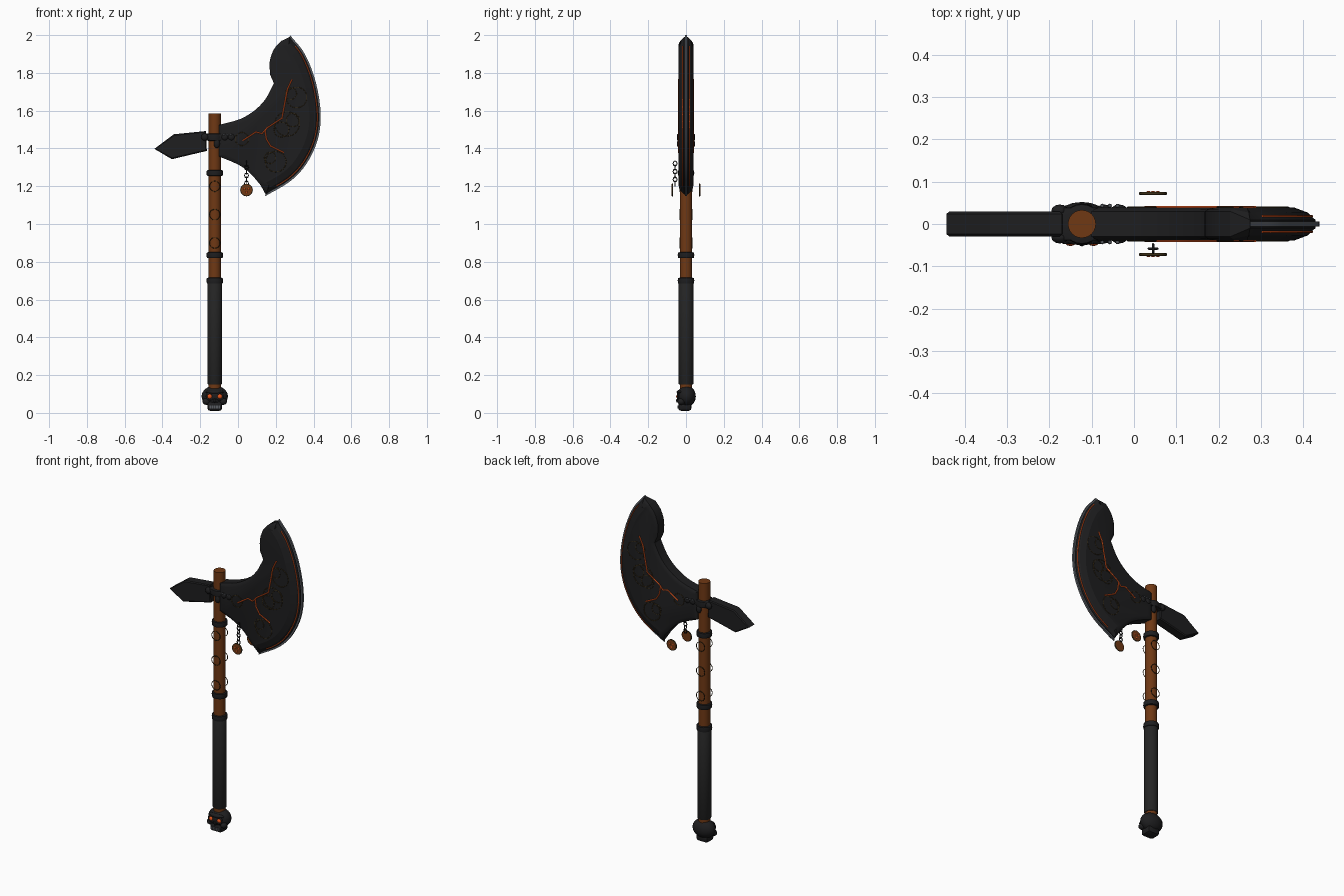
import bpy, bmesh, math
from mathutils import Vector, Matrix

cube = bpy.data.objects.get("Cube")
if cube:
    bpy.data.objects.remove(cube)


def material(name, rgb):
    m = bpy.data.materials.new(name)
    m.use_nodes = True
    m.diffuse_color = (*rgb, 1)
    m.node_tree.nodes["Principled BSDF"].inputs["Base Color"].default_value = (*rgb, 1)
    return m


IRON = material("black iron", (0.013, 0.013, 0.014))
LEATHER = material("grip leather", (0.018, 0.018, 0.018))
WOOD = material("brown wood", (0.16, 0.04, 0.007))
EMBER = material("ember orange", (0.75, 0.09, 0.012))
STEEL = material("edge steel", (0.1, 0.11, 0.125))
RUNE = material("dull bronze", (0.045, 0.028, 0.008))
SHAFT_X = -0.123


def finish(name, bm, mat, angle=35):
    bmesh.ops.recalc_face_normals(bm, faces=bm.faces)
    me = bpy.data.meshes.new(name)
    bm.to_mesh(me)
    bm.free()
    me.materials.append(mat)
    me.shade_smooth()
    me.set_sharp_from_angle(angle=math.radians(angle))
    ob = bpy.data.objects.new(name, me)
    bpy.context.collection.objects.link(ob)
    return ob


def ball(name, loc, size, mat, seg=16):
    bm = bmesh.new()
    bmesh.ops.create_uvsphere(bm, u_segments=seg, v_segments=seg // 2, radius=1,
                              matrix=Matrix.LocRotScale(Vector(loc), None, Vector(size)))
    return finish(name, bm, mat)


def box(name, loc, size, mat, bevel=0.0):
    bm = bmesh.new()
    bmesh.ops.create_cube(bm, size=1, matrix=Matrix.LocRotScale(Vector(loc), None, Vector(size)))
    if bevel:
        bmesh.ops.bevel(bm, geom=bm.edges[:], offset=bevel, segments=2, affect='EDGES', profile=0.5)
    return finish(name, bm, mat)


def lathe(name, profile, mat, x=SHAFT_X, seg=24):
    """Spin (radius, z) points round an upright axis."""
    bm = bmesh.new()
    rings = [[bm.verts.new((x + r * math.cos(k * math.tau / seg), r * math.sin(k * math.tau / seg), z))
              for k in range(seg)] for r, z in profile]
    for a, b in zip(rings, rings[1:]):
        for k in range(seg):
            bm.faces.new((a[k], a[k - 1], b[k - 1], b[k]))
    bm.faces.new(rings[0])
    bm.faces.new(rings[-1])
    return finish(name, bm, mat)


def tube(name, pts, r, mat, closed=False):
    cu = bpy.data.curves.new(name, 'CURVE')
    cu.dimensions = '3D'
    cu.bevel_depth = r
    cu.bevel_resolution = 1
    cu.use_fill_caps = True
    sp = cu.splines.new('POLY')
    sp.points.add(len(pts) - 1)
    for p, q in zip(sp.points, pts):
        p.co = (*q, 1)
    sp.use_cyclic_u = closed
    cu.materials.append(mat)
    ob = bpy.data.objects.new(name, cu)
    bpy.context.collection.objects.link(ob)
    return ob


def ring(name, loc, radius, r, mat, axis='Y', seg=20, stretch=1.0):
    pts = []
    for k in range(seg):
        c, s = (radius * f(k * math.tau / seg) for f in (math.cos, math.sin))
        off = (c, 0, s * stretch) if axis == 'Y' else (0, c, s * stretch)
        pts.append(Vector(loc) + Vector(off))
    return tube(name, pts, r, mat, True)


def smooth(pts, n=4):
    """Catmull-Rom through the points."""
    p = [Vector(q) for q in pts]
    p = [2 * p[0] - p[1]] + p + [2 * p[-1] - p[-2]]
    out = []
    for a, b, c, d in zip(p, p[1:], p[2:], p[3:]):
        for k in range(n):
            t = k / n
            out.append(0.5 * (2 * b + (c - a) * t + (2 * a - 5 * b + 4 * c - d) * t ** 2
                              + (3 * b - a - 3 * c + d) * t ** 3))
    return out + [p[-2]]


def plate(name, rings, mat):
    """Rings of (points, half thickness), from the rim inwards, on both sides."""
    bm = bmesh.new()
    n = len(rings[0][0])
    sides = [[[bm.verts.new((p.x, s * t, p.y)) for p, t in zip(*r)] for r in rings] for s in (-1, 1)]
    loops = sides[0][::-1] + sides[1]
    for a, b in zip(loops, loops[1:]):
        for k in range(n):
            bm.faces.new((a[k - 1], a[k], b[k], b[k - 1]))
    bm.faces.new(loops[0])
    bm.faces.new(loops[-1])
    return finish(name, bm, mat, 20)


def inset(pts, widths):
    out = []
    for k, p in enumerate(pts):
        e = (p - pts[k - 1]).normalized() + (pts[(k + 1) % len(pts)] - p).normalized()
        out.append(p + Vector((e.y, -e.x)).normalized() * widths[k])
    return out


# Shaft, grip and bands
lathe("shaft", [(0.033, 0.13), (0.033, 1.585)], WOOD)
lathe("grip", [(0.036, 0.15), (0.039, 0.155), (0.039, 0.69), (0.036, 0.695)], LEATHER)
for i, z in enumerate((0.7, 0.835, 1.27)):
    lathe(f"shaft_band_{i}", [(0.033, z - 0.016), (0.042, z - 0.014), (0.044, z), (0.042, z + 0.014),
                              (0.033, z + 0.016)], IRON)

# Blade body: outer cutting arc, then the inner hollow with its top lobe (clockwise)
arc = smooth([(0.275, 2.0), (0.354, 1.9), (0.412, 1.75), (0.438, 1.58), (0.42, 1.44),
              (0.36, 1.315), (0.275, 1.225), (0.143, 1.147)])
lower = smooth([(0.12, 1.205), (0.063, 1.27), (0, 1.315), (-0.1, 1.357)], 3)
upper = smooth([(-0.1, 1.525), (0.01, 1.555), (0.09, 1.603), (0.148, 1.665), (0.19, 1.745)], 3)
lobe = smooth([(0.17, 1.79), (0.168, 1.86), (0.19, 1.925), (0.227, 1.968)], 3)
outline = arc + lower + upper + lobe
n_arc = len(arc)
is_arc = [k < n_arc for k in range(len(outline))]
rim = inset(outline, [0.01 if a else 0 for a in is_arc])
step = inset(outline, [0.028 if a else 0.008 for a in is_arc])
face = inset(outline, [0.06 if a else 0.022 for a in is_arc])
plate("axe_blade", [(rim, [0.01 if a else 0.03 for a in is_arc]),
                    (step, [0.027 if a else 0.035 for a in is_arc]),
                    (face, [0.039] * len(outline))], IRON)
strip = arc + step[:n_arc][::-1]
plate("cutting_edge", [(strip, [0.006] * len(strip))], STEEL)

# Rear spike
spike = [Vector(p) for p in ((-0.443, 1.398), (-0.34, 1.475), (-0.17, 1.492), (-0.165, 1.387), (-0.35, 1.343))]
plate("rear_spike", [(spike, [0.024] * 5), (inset(spike, [0.007] * 5), [0.029] * 5)], IRON)

# Collar that ties spike, shaft and blade together
lathe("head_collar", [(0.034, 1.44), (0.046, 1.443), (0.048, 1.46), (0.046, 1.477), (0.034, 1.48)], IRON)
box("collar_strap", (-0.11, 0, 1.46), (0.15, 0.078, 0.034), IRON, 0.006)
for s in (-1, 1):
    side = "front" if s < 0 else "back"
    for i, x in enumerate((-0.175, -0.07, -0.035)):
        ball(f"{side}_collar_boss_{i}", (x, s * 0.032, 1.46), (0.02, 0.014, 0.02), IRON, 12)
    ball(f"{side}_collar_knob", (-0.112, s * 0.036, 1.425), (0.016, 0.012, 0.024), IRON, 12)
    for i in range(3):
        ball(f"{side}_stud_{i}", (-0.075 + i * 0.018, s * 0.043, 1.472), (0.005, 0.005, 0.005), STEEL, 8)

    # Glowing cracks in the blade
    y = s * 0.039
    cracks = [[(0.286, 1.765), (0.262, 1.715), (0.243, 1.615), (0.233, 1.56), (0.153, 1.508),
               (0.127, 1.478), (0.095, 1.487), (0.026, 1.442)],
              [(0.143, 1.497), (0.15, 1.45), (0.172, 1.413), (0.243, 1.378)]]
    for i, c in enumerate(cracks):
        tube(f"{side}_ember_crack_{i}", [(x, y, z) for x, z in c], 0.004, EMBER)
    mid = inset(outline, [0.018 if a else 0.01 for a in is_arc])[2:n_arc - 2]
    for i in range(0, len(mid) - 1, 2):
        tube(f"{side}_edge_glow_{i}", [(p.x, s * 0.0185, p.y) for p in mid[i:i + 3]], 0.003, EMBER)

    # Engraved circles on blade and shaft
    for i, (x, z, r) in enumerate(((0.31, 1.67, 0.055), (0.28, 1.69, 0.03), (0.26, 1.53, 0.065),
                                   (0.23, 1.5, 0.04), (0.29, 1.55, 0.035), (0.2, 1.33, 0.055),
                                   (0.17, 1.35, 0.03), (0.02, 1.45, 0.035))):
        ring(f"{side}_blade_circle_{i}", (x, y, z), r, 0.0018, RUNE, seg=24)
    for i, z in enumerate((0.9, 1.05, 1.2)):
        ring(f"{side}_shaft_circle_{i}", (SHAFT_X, s * 0.036, z), 0.028, 0.002, RUNE)

    # Hanging medallion
    bm = bmesh.new()
    bmesh.ops.create_cone(bm, cap_ends=True, segments=20, radius1=0.031, radius2=0.031, depth=0.007,
                          matrix=Matrix.Translation((0.045, s * 0.072, 1.18)) @ Matrix.Rotation(math.pi / 2, 4, 'X'))
    finish(f"{side}_medallion", bm, WOOD)
    ring(f"{side}_medallion_rim", (0.045, s * 0.072, 1.18), 0.03, 0.004, RUNE)
    for i, (dx, dz) in enumerate(((-0.011, 0.006), (0.011, 0.006), (0, -0.012))):
        ball(f"{side}_medallion_glow_{i}", (0.045 + dx, s * 0.075, 1.18 + dz), (0.006, 0.003, 0.005), EMBER, 8)

# Chain of alternating links, front side
for i in range(6):
    ring(f"chain_link_{i}", (0.045, -0.058, 1.32 - i * 0.021), 0.01, 0.003, IRON,
         'X' if i % 2 == 0 else 'Y', 12, 1.3)

# Skull pommel
ball("skull_cranium", (SHAFT_X, 0.002, 0.088), (0.07, 0.05, 0.056), IRON, 20)
box("skull_jaw", (SHAFT_X, -0.006, 0.036), (0.078, 0.07, 0.05), IRON, 0.014)
ball("skull_brow", (SHAFT_X, -0.03, 0.11), (0.05, 0.02, 0.013), IRON)
ball("skull_nose", (SHAFT_X, -0.045, 0.065), (0.008, 0.008, 0.012), LEATHER, 8)
for s in (-1, 1):
    side = "left" if s > 0 else "right"
    ball(f"{side}_eye", (SHAFT_X + s * 0.027, -0.042, 0.087), (0.014, 0.01, 0.013), EMBER, 12)
    ball(f"{side}_cheekbone", (SHAFT_X + s * 0.045, -0.025, 0.06), (0.02, 0.02, 0.018), IRON, 12)
    ring(f"{side}_eye_socket", (SHAFT_X + s * 0.027, -0.042, 0.087), 0.017, 0.005, IRON)
for i in range(5):
    box(f"tooth_{i}", (SHAFT_X + (i - 2) * 0.012, -0.041, 0.032), (0.009, 0.008, 0.016), STEEL)
